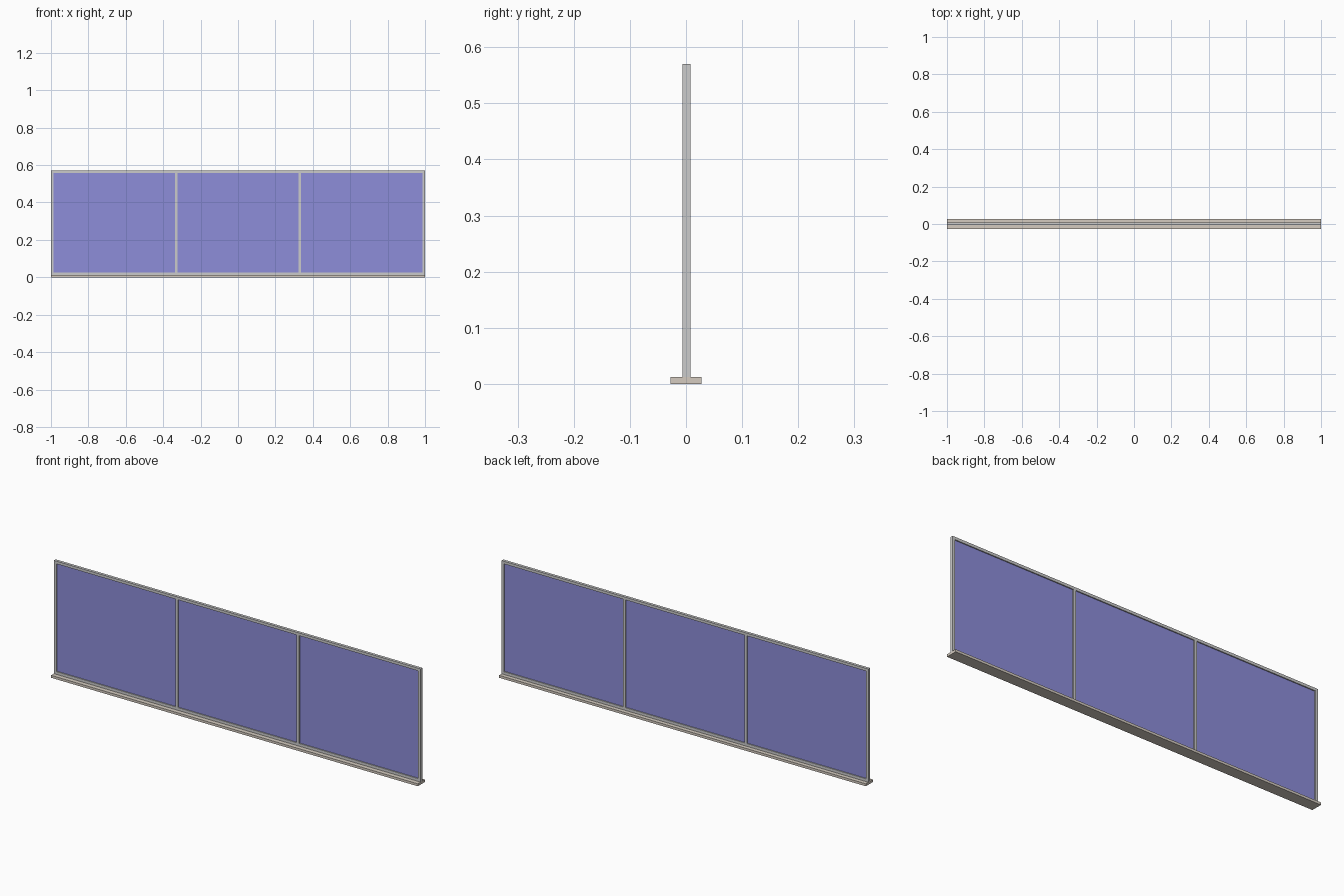
import bpy

if "Cube" in bpy.data.objects:
    bpy.data.objects.remove(bpy.data.objects["Cube"])


def material(name, rgb):
    m = bpy.data.materials.new(name)
    m.diffuse_color = (*rgb, 1)
    m.use_nodes = True
    m.node_tree.nodes["Principled BSDF"].inputs["Base Color"].default_value = m.diffuse_color
    return m


def box(name, x, y, z, mat=None):
    """Box from (min, max) ranges on each axis."""
    bpy.ops.mesh.primitive_cube_add(
        size=1, location=[(r[0] + r[1]) / 2 for r in (x, y, z)])
    o = bpy.context.object
    o.name = name
    o.scale = [r[1] - r[0] for r in (x, y, z)]
    bpy.ops.object.transform_apply(location=False, rotation=False, scale=True)
    if mat:
        o.data.materials.append(mat)
    return o


glass_mat = material("blue_glass", (0.27, 0.27, 0.7))
sill_mat = material("beige_sill", (0.66, 0.6, 0.53))

BAR = 0.0135            # frame bar width
Y = (-0.006, 0.008)     # frame depth
SILL, TOP = 0.012, 0.57
BAYS = 3

# Sill board
box("sill", (-1, 1), (-0.028, 0.028), (0, SILL), sill_mat)

# Uprights: two ends and two mullions
pitch = (2 - BAR) / BAYS
for i in range(BAYS + 1):
    left = -1 + i * pitch
    box(f"upright_{i}", (left, left + BAR), Y, (SILL, TOP))

# Rails and recessed glass panes between the uprights
for i in range(BAYS):
    x = (-1 + i * pitch + BAR, -1 + (i + 1) * pitch)
    box(f"bottom_rail_{i}", x, Y, (SILL, SILL + BAR))
    box(f"top_rail_{i}", x, Y, (TOP - BAR, TOP))
    box(f"glass_pane_{i}", x, (-0.001, 0.003), (SILL + BAR, TOP - BAR), glass_mat)
